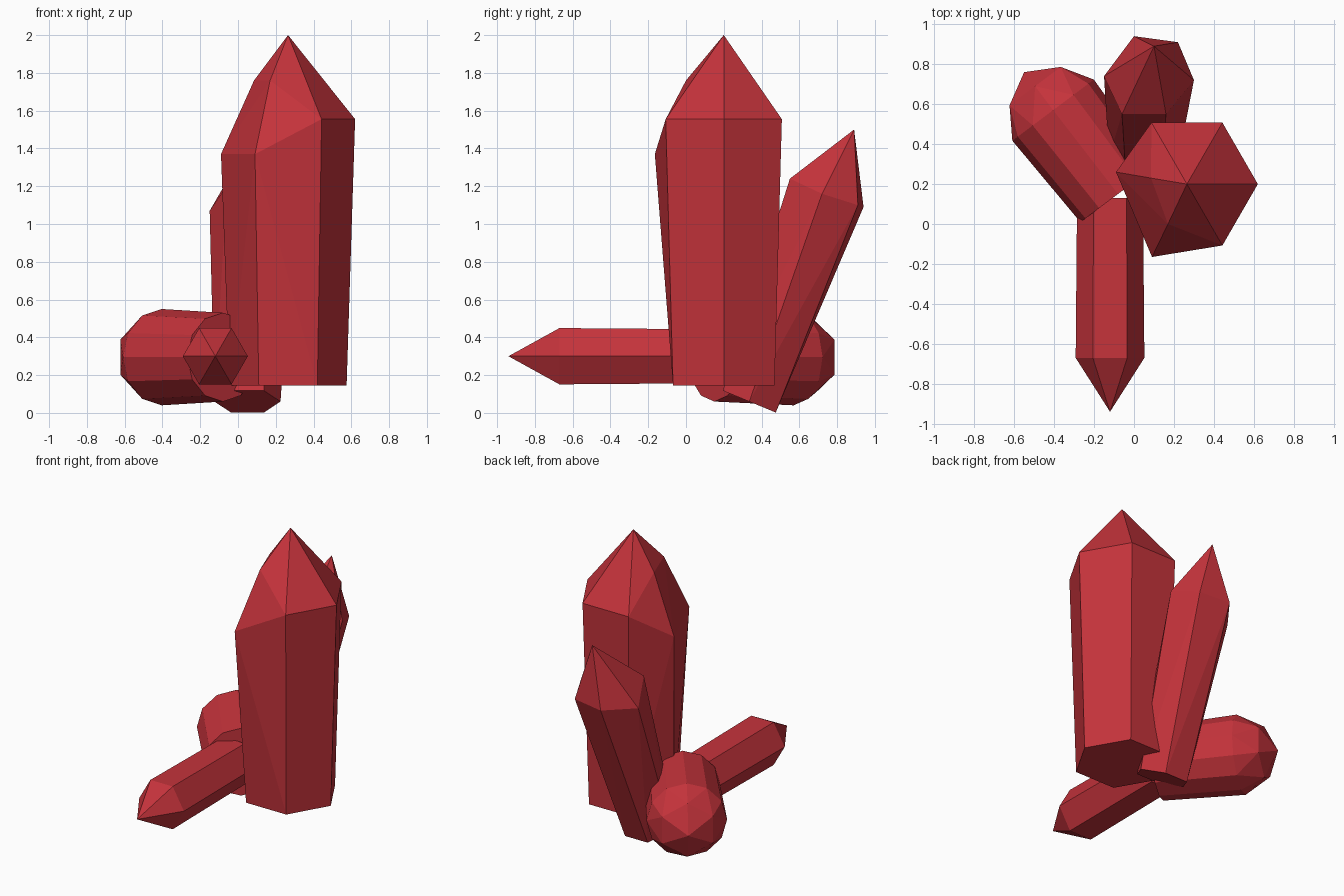
import bpy, bmesh
from math import radians, cos, sin, tau
from mathutils import Vector

cube = bpy.data.objects.get("Cube")
if cube:
    bpy.data.objects.remove(cube, do_unlink=True)

red = bpy.data.materials.new("crystal red")
color = (0.56, 0.033, 0.044, 1)
red.diffuse_color = color
red.use_nodes = True
red.node_tree.nodes["Principled BSDF"].inputs["Base Color"].default_value = color


def ring(center, radius, side, up, count=6, start=0):
    """Regular polygon of points in the plane of the side and up directions."""
    side, up = Vector(side).normalized(), Vector(up).normalized()
    angles = [radians(start) + tau * i / count for i in range(count)]
    return [Vector(center) + radius * (side * cos(a) + up * sin(a)) for a in angles]


def crystal(name, points):
    """Each crystal is a convex, flat-faced solid wrapped around its corners."""
    bm = bmesh.new()
    for p in points:
        bm.verts.new(p)
    bmesh.ops.convex_hull(bm, input=bm.verts[:])
    loose = [v for v in bm.verts if not v.link_faces]
    bmesh.ops.delete(bm, geom=loose, context='VERTS')
    bmesh.ops.dissolve_limit(bm, angle_limit=radians(0.5),
                             verts=bm.verts[:], edges=bm.edges[:])
    bmesh.ops.recalc_face_normals(bm, faces=bm.faces[:])
    mesh = bpy.data.meshes.new(name)
    bm.to_mesh(mesh)
    bm.free()
    mesh.materials.append(red)
    obj = bpy.data.objects.new(name, mesh)
    bpy.context.collection.objects.link(obj)


X, Y, Z = (1, 0, 0), (0, 1, 0), (0, 0, 1)

# Tall crystal: flared hexagon with two lowered shoulders and a bevelled tip
shoulder = ring((0.265, 0.2, 1.555), 0.355, X, Y)
shoulder[3] = (-0.09, 0.26, 1.37)
shoulder[4] = (0.09, -0.165, 1.37)
tip = [(0.265, 0.2, 2), (0.085, 0.23, 1.76), (0.17, 0.0, 1.76)]
crystal("tall_crystal", ring((0.265, 0.2, 0.145), 0.31, X, Y) + shoulder + tip)

# Front crystal: lies flat and points forward
crystal("front_crystal",
        ring((-0.12, 0.13, 0.3), 0.165, X, Z)
        + ring((-0.12, -0.67, 0.3), 0.172, X, Z)
        + [(-0.12, -0.94, 0.3)])

# Leaning crystal: tilts backward, with an uneven shoulder
lean = [(0.3, 0.72, 1.16), (0.22, 0.91, 1.1), (0, 0.94, 1.09),
        (-0.15, 0.74, 1.07), (-0.06, 0.55, 1.2), (0.16, 0.55, 1.24)]
crystal("leaning_crystal",
        ring((0.05, 0.335, 0.06), 0.175, X, (0, 0.92, -0.38))
        + lean + [(0.1, 0.89, 1.5)])

# Round crystal: twelve-sided stub with a domed end
side = (0.8, 0.6, 0)
crystal("round_crystal",
        ring((-0.08, 0.15, 0.295), 0.235, side, Z, 12)
        + ring((-0.405, 0.57, 0.295), 0.255, side, Z, 12)
        + ring((-0.495, 0.69, 0.295), 0.185, side, Z, 6, 30)
        + [(-0.55, 0.76, 0.295)])
